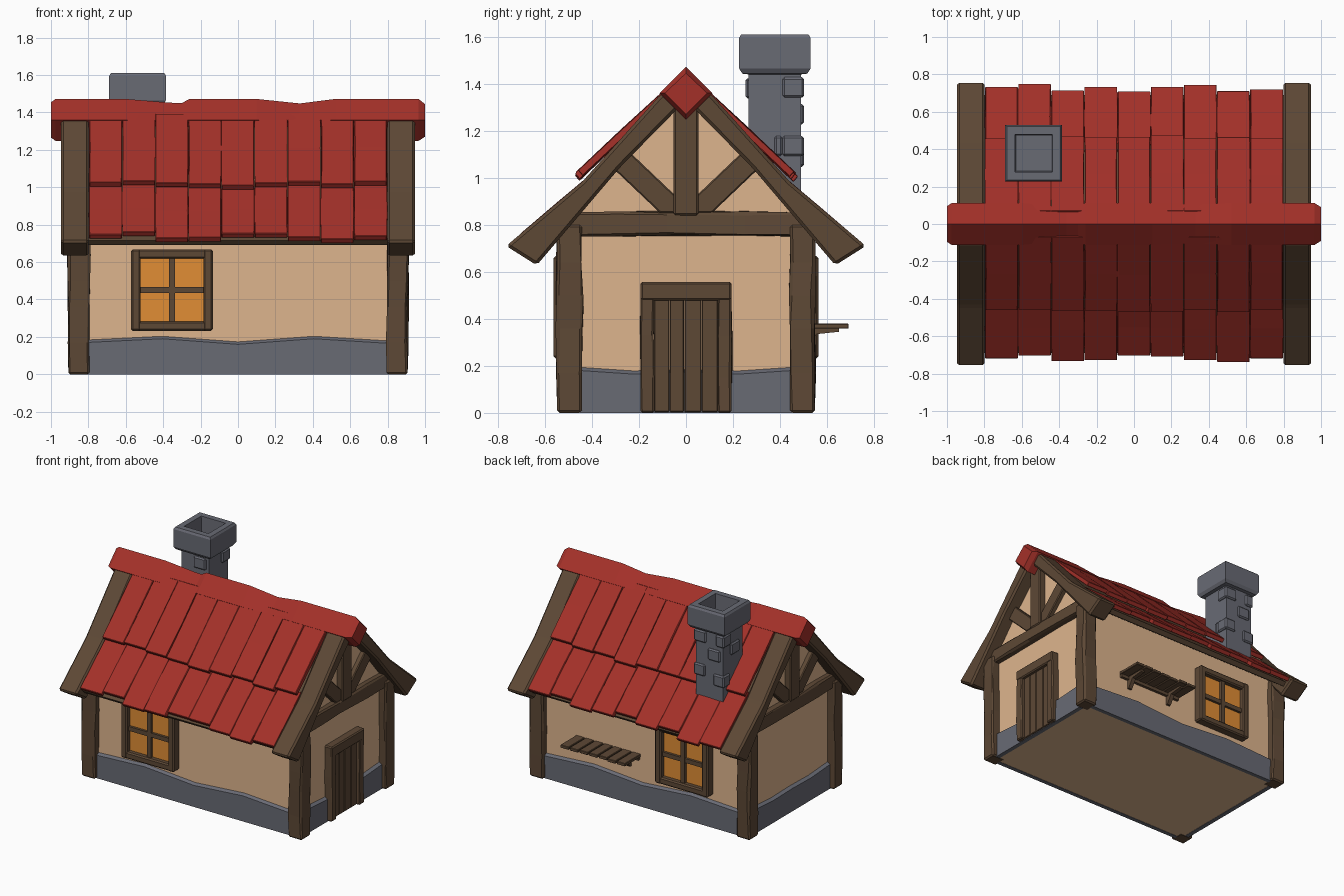
import bpy, bmesh, random
from mathutils import Vector

if "Cube" in bpy.data.objects:
    bpy.data.objects.remove(bpy.data.objects["Cube"])

random.seed(4)


def material(name, rgb):
    m = bpy.data.materials.new(name)
    m.diffuse_color = (*rgb, 1)
    m.use_nodes = True
    m.node_tree.nodes["Principled BSDF"].inputs["Base Color"].default_value = m.diffuse_color
    return m


WOOD = material("wood", (0.11, 0.065, 0.036))
PLASTER = material("plaster", (0.73, 0.46, 0.27))
RED = material("red_tile", (0.37, 0.03, 0.022))
STONE = material("stone", (0.14, 0.145, 0.175))
GLOW = material("window_glow", (0.75, 0.27, 0.035))


def finish(name, bm, mat, bevel=0.0, cuts=(), axis=2, jitter=0.006):
    """Optional chamfer and hewn wobble, then make the object."""
    bmesh.ops.recalc_face_normals(bm, faces=bm.faces[:])
    if bevel:
        bmesh.ops.bevel(bm, geom=bm.edges[:], offset=bevel, segments=1,
                        affect='EDGES', clamp_overlap=True)
    for c in cuts:
        co, no = Vector(), Vector()
        co[axis], no[axis] = c, 1
        res = bmesh.ops.bisect_plane(bm, geom=bm.verts[:] + bm.edges[:] + bm.faces[:],
                                     plane_co=co, plane_no=no)
        for v in [g for g in res["geom_cut"] if isinstance(g, bmesh.types.BMVert)]:
            for k in range(3):
                if k != axis:
                    v.co[k] += random.uniform(-jitter, jitter)
    me = bpy.data.meshes.new(name)
    bm.to_mesh(me)
    bm.free()
    me.materials.append(mat)
    ob = bpy.data.objects.new(name, me)
    bpy.context.collection.objects.link(ob)
    return ob


def loft(name, rings, mat, **kw):
    bm = bmesh.new()
    rows = [[bm.verts.new(p) for p in r] for r in rings]
    n = len(rows[0])
    for a, b in zip(rows, rows[1:]):
        for i in range(n):
            j = (i + 1) % n
            bm.faces.new((a[i], a[j], b[j], b[i]))
    bm.faces.new(rows[0])
    bm.faces.new(rows[-1])
    return finish(name, bm, mat, **kw)


def prism(name, pts, a0, a1, along, mat, **kw):
    """Extrude a 2D profile along x (profile y,z) or y (profile x,z)."""
    def place(p, a):
        return (a, p[0], p[1]) if along == 'x' else (p[0], a, p[1])
    return loft(name, [[place(p, a) for p in pts] for a in (a0, a1)], mat, **kw)


def box(name, x, y, z, mat, **kw):
    pts = [(y[0], z[0]), (y[1], z[0]), (y[1], z[1]), (y[0], z[1])]
    return prism(name, pts, x[0], x[1], 'x', mat, **kw)


# plaster body with gables
prism("walls", [(-.5, 0.002), (.5, 0.002), (.5, .82), (0, 1.37), (-.5, .82)],
      -.85, .85, 'x', PLASTER)

# stone plinth with wavy sloping top, on all four sides
def plinth(name, half, heights, inner, outer, along):
    n = len(heights) - 1
    top = [(-half + 2 * half * i / n, h) for i, h in enumerate(heights)]
    ob = prism(name, [(-half, 0)] + top + [(half, 0)], inner, outer, along, STONE)
    k = 0 if along == 'x' else 1
    for v in ob.data.vertices:
        if v.co.z > .1 and abs(v.co[k] - outer) < 1e-4:
            v.co.z -= .02


for s in (-1, 1):
    plinth("side_plinth", .81, (.19, .21, .18, .21, .185), s * .49, s * .52, 'y')
    plinth("end_plinth", .45, (.2, .185, .19, .185, .2), s * .84, s * .872, 'x')

# corner posts
for sx in (-1, 1):
    for sy in (-1, 1):
        box("corner_post", sorted((sx * .795, sx * .907)), sorted((sy * .443, sy * .548)),
            (0, .8), WOOD, bevel=.01, cuts=(.17, .36, .5, .64))

# gable timbers and rafters at both ends
for sx in (-1, 1):
    box("tie_beam", sorted((sx * .83, sx * .893)), (-.52, .52), (.75, .852), WOOD,
        bevel=.008, cuts=(-.28, -.08, .25), axis=1)
    box("king_post", sorted((sx * .83, sx * .9)), (-.053, .053), (.84, 1.32), WOOD,
        bevel=.008)
    for sy in (-1, 1):
        prism("brace", [(sy * y, z) for y, z in
              ((.03, .91), (.24, 1.11), (.31, 1.04), (.11, .85), (.03, .85))],
              sx * .83, sx * .885, 'x', WOOD, bevel=.006)
        prism("rafter", [(sy * y, z) for y, z in
              ((0, 1.43), (.11, 1.352), (.44, .985), (.765, .71), (.635, .628),
               (.28, 1.045), (0, 1.33))],
              sx * .798, sx * .947, 'x', WOOD, bevel=.013)

# roof boards and two rows of tiles on each slope
COLS = 9
W = 1.594 / COLS
ENDS = {-1: (.72, .705, .735, .73, .705, .71, .73, .74, .72),
        1: (.735, .75, .715, .735, .71, .735, .745, .712, .722)}
for s in (-1, 1):
    prism("roof_boards", [(s * y, z) for y, z in
          ((0, 1.36), (.1, 1.31), (.44, .935), (.69, .715), (.665, .69), (.5, .81), (0, 1.3))],
          -.8, .8, 'x', WOOD)
    for i in range(COLS):
        x0 = -.797 + i * W
        for row in (0, 1):
            lift = random.uniform(-.006, .006)
            if row == 0:
                e = .468 + random.uniform(-.01, .01)
                top = Vector((.07, 1.395)), Vector((e, 1.018 - (e - .47) * .95 + lift))
            else:
                e = ENDS[s][i]
                top = Vector((.40, 1.02)), Vector((e, .745 - (e - .72) * .87 + lift))
            drop = Vector((-.02, -.024))
            pts = [top[0], top[1], top[1] + drop, top[0] + drop]
            ob = prism("roof_tile", [(s * p.x, p.y) for p in pts],
                       x0 + .0015, x0 + W - .0015, 'x', RED, bevel=.003,
                       cuts=(s * (top[0].x * .5 + top[1].x * .5),), axis=1, jitter=.004)

# ridge beam, a diamond section with worn dips
ridge = ((-1, .095, 1.455), (-.975, .112, 1.472), (-.6, .112, 1.472), (-.36, .09, 1.452),
         (-.3, .095, 1.45), (-.26, .112, 1.472), (.1, .112, 1.472), (.33, .106, 1.448),
         (.52, .112, 1.472), (.965, .112, 1.472), (1, .09, 1.445))
loft("ridge_beam", [[(x, 0, t), (x, -w, 1.36), (x, 0, 1.36 - w), (x, w, 1.36)]
                    for x, w, t in ridge], RED)

# chimney with flared hollow cap
CX, CY = -.537, .378
prof = ((.112, .9), (.112, 1.44), (.138, 1.443), (.152, 1.465), (.152, 1.595),
        (.143, 1.61), (.1, 1.61), (.095, 1.49))
loft("chimney", [[(CX + a * h, CY + b * h, z) for a, b in ((-1, -1), (1, -1), (1, 1), (-1, 1))]
                 for h, z in prof], STONE)
# raised stones: centre offset x, y, half sizes, z
for dx, dy, hx, hy, z in ((.075, .078, .05, .046, 1.385), (-.04, .09, .05, .034, 1.27),
                          (.08, .078, .046, .046, 1.135), (.085, .015, .04, .017, 1.135),
                          (-.09, .08, .034, .045, 1.385), (-.085, -.02, .04, .05, 1.3),
                          (-.08, .085, .045, .04, 1.09), (.04, -.085, .05, .04, 1.38)):
    box("chimney_stone", (CX + dx - hx, CX + dx + hx), (CY + dy - hy, CY + dy + hy),
        (z - .043, z + .043), STONE, bevel=.009)

# windows, front and back
WX, WZ, H = -.353, .45, .218
for s in (-1, 1):
    def ybar(outer):
        return sorted((s * .49, s * outer))
    box("window_pane", (WX - .18, WX + .18), ybar(.522), (WZ - .18, WZ + .18), GLOW)
    for k in (-1, 1):
        box("window_jamb", sorted((WX + k * .168, WX + k * H)), ybar(.563),
            (WZ - H, WZ + H), WOOD, bevel=.009)
        box("window_rail", (WX - H + .008, WX + H - .008), ybar(.56),
            sorted((WZ + k * .168, WZ + k * H)), WOOD, bevel=.009)
    box("window_mullion", (WX - .016, WX + .016), ybar(.543), (WZ - .18, WZ + .18), WOOD)
    box("window_crossbar", (WX - .18, WX + .18), ybar(.54), (WZ - .016, WZ + .016), WOOD)

# door on the right end
edges = (-.137, -.07, -.008, .066, .137)
for a, b in zip(edges, edges[1:]):
    box("door_plank", (.84, .882), (a + .001, b - .001), (.004, .485), WOOD, bevel=.004)
for k in (-1, 1):
    box("door_jamb", (.84, .905), sorted((k * .135, k * .193)), (.002, .5), WOOD,
        bevel=.007, cuts=(.15, .33), jitter=.004)
box("door_lintel", (.84, .908), (-.193, .193), (.478, .557), WOOD, bevel=.008)

# slatted shelf on the back wall
for i in range(7):
    x0 = .02 + i * .077
    d = random.uniform(-.008, .004)
    box("shelf_slat", (x0, x0 + .068), (.5, .688 + d), (.358, .38), WOOD, bevel=.003)
box("shelf_batten", (.03, .545), (.5, .52), (.335, .36), WOOD)
for x in (.1, .45):
    prism("shelf_bracket", [(.495, .27), (.515, .27), (.555, .335), (.65, .345), (.65, .36),
                            (.495, .36)], x, x + .03, 'x', WOOD)
